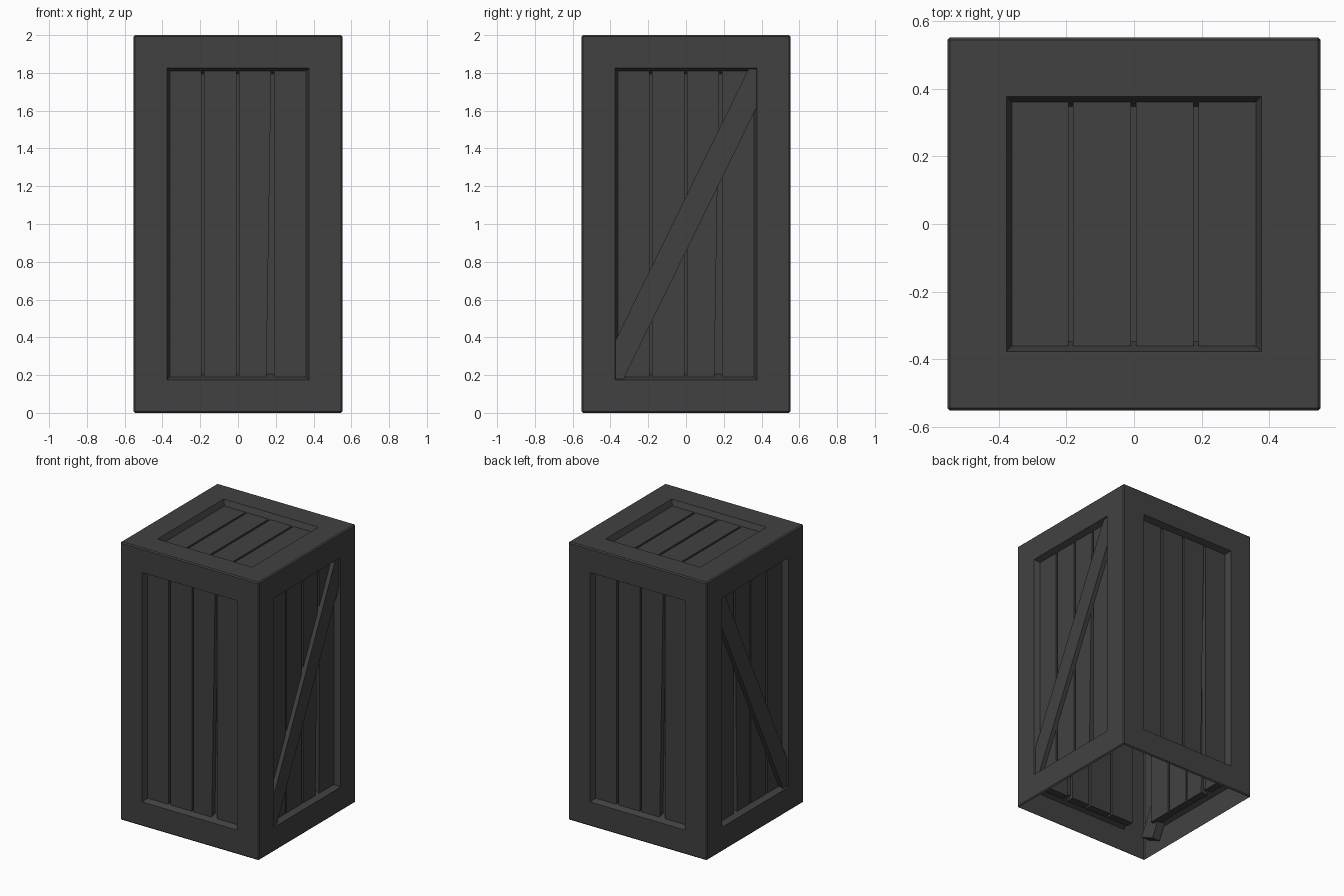
import bpy, bmesh, math
from mathutils import Matrix, Vector

if "Cube" in bpy.data.objects:
    bpy.data.objects.remove(bpy.data.objects["Cube"], do_unlink=True)

HALF, HEIGHT = 0.552, 2.0     # crate size
BORDER, BEVEL = 0.175, 0.008  # frame width and outer chamfer
PLANK_DEPTH, GAP_DEPTH = 0.04, 0.075

paint = bpy.data.materials.new("dark_grey_wood")
paint.use_nodes = True
grey = (0.053, 0.053, 0.053, 1)
paint.diffuse_color = grey
paint.node_tree.nodes["Principled BSDF"].inputs["Base Color"].default_value = grey


def finish(name, bm):
    mesh = bpy.data.meshes.new(name)
    bm.to_mesh(mesh)
    bm.free()
    mesh.materials.append(paint)
    obj = bpy.data.objects.new(name, mesh)
    bpy.context.collection.objects.link(obj)


def block(name, place, corners, near, far):
    """Board whose four (u, v) corners lie on a panel, between two depths."""
    bm = bmesh.new()
    face = bm.faces.new([bm.verts.new((u, near, v)) for u, v in corners])
    ext = bmesh.ops.extrude_face_region(bm, geom=[face], use_keep_orig=True)
    new = [g for g in ext["geom"] if isinstance(g, bmesh.types.BMVert)]
    bmesh.ops.translate(bm, verts=new, vec=(0, far - near, 0))
    bm.transform(place)
    bmesh.ops.recalc_face_normals(bm, faces=bm.faces)
    finish(name, bm)


# Frame: open-bottomed shell with a sloped recess on five sides
bm = bmesh.new()
bmesh.ops.create_cube(bm, size=1)
bmesh.ops.scale(bm, vec=(2 * HALF, 2 * HALF, HEIGHT), verts=bm.verts)
bmesh.ops.translate(bm, vec=(0, 0, HEIGHT / 2), verts=bm.verts)
bmesh.ops.bevel(bm, geom=bm.edges[:], offset=BEVEL, segments=1, affect='EDGES')
bm.normal_update()
bottom = [f for f in bm.faces if f.normal.z < -0.99]
bmesh.ops.delete(bm, geom=bottom, context='FACES')
sides = [f for f in bm.faces if max(abs(c) for c in f.normal) > 0.99]
bmesh.ops.inset_individual(bm, faces=sides, thickness=BORDER - BEVEL, use_even_offset=True)
bmesh.ops.inset_individual(bm, faces=sides, thickness=0.03, depth=-GAP_DEPTH,
                           use_even_offset=True)
finish("crate_frame", bm)

# Panel placements: local u is right, y is inward, v is up
middle = Matrix.Translation((0, 0, HEIGHT / 2))
outward = Matrix.Translation((0, -HALF, 0))
left = middle @ Matrix.Rotation(math.pi / 2, 4, 'Z') @ outward
panels = {
    "front": middle @ outward,
    "back": middle @ Matrix.Rotation(math.pi, 4, 'Z') @ outward,
    "left": left,
    "right": Matrix.Scale(-1, 4, Vector((1, 0, 0))) @ left,
    "top": Matrix.Translation((0, 0, HEIGHT)) @ Matrix.Rotation(-math.pi / 2, 4, 'X'),
}

# Planks: left edge, right edge, and how far the right edge leans at the foot
planks = [(-0.37, -0.194, 0), (-0.18, -0.009, 0), (0.006, 0.176, 0.026), (0.19, 0.37, 0)]
for side, place in panels.items():
    reach = 0.37 if side == "top" else 0.82
    for i, (a, b, lean) in enumerate(planks):
        foot = b - (0 if side == "top" else lean)
        corners = [(a, -reach), (foot, -reach), (b, reach), (a, reach)]
        block(f"{side}_plank_{i + 1}", place, corners, PLANK_DEPTH, 0.095)

# Diagonal braces on the two flanks
along = Vector((1, 2.04)).normalized()
across = Vector((along.y, -along.x)) * 0.064
for side in ("left", "right"):
    corners = [-along + across, along + across, along - across, -along - across]
    block(f"{side}_brace", panels[side], corners, 0.01, 0.07)
